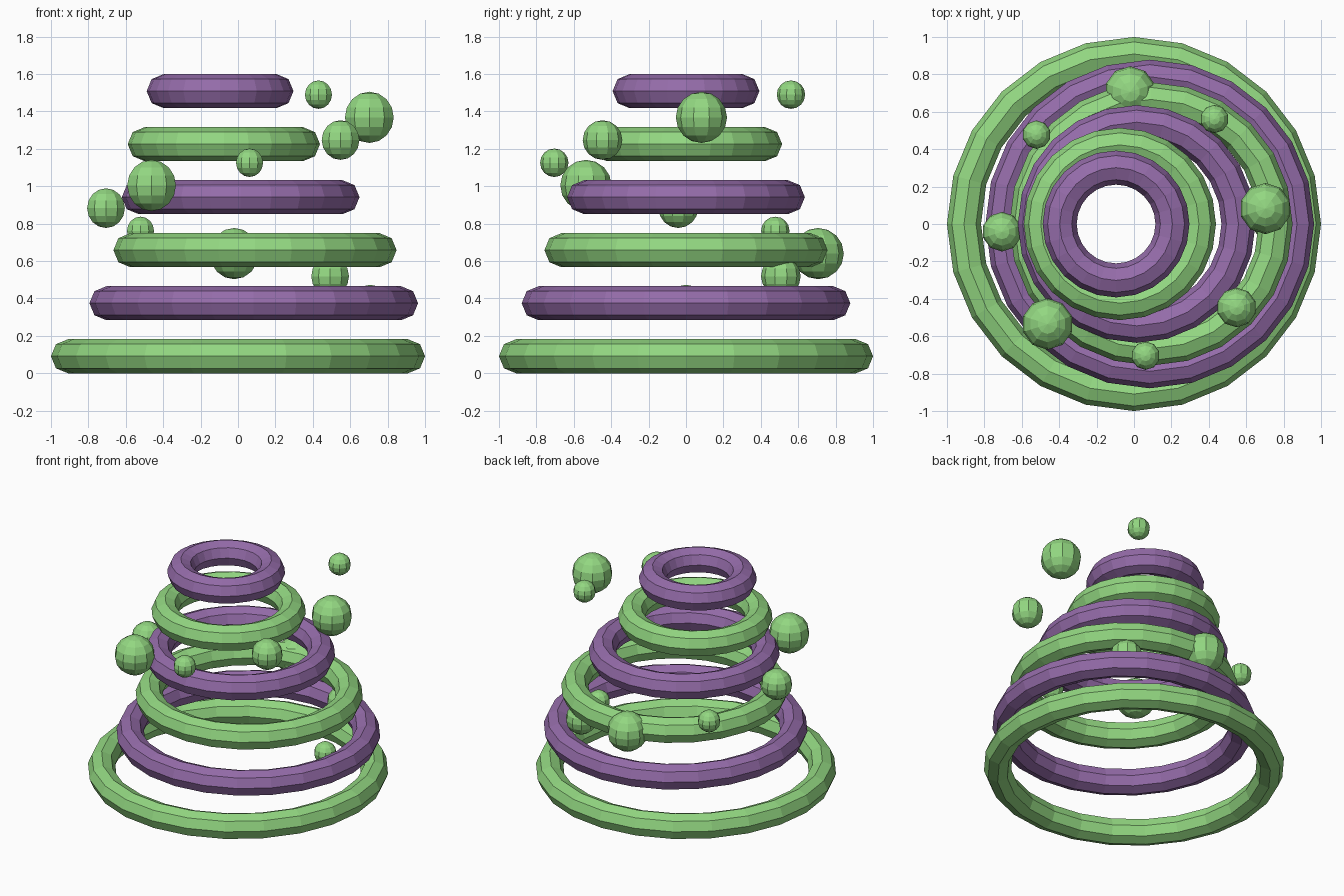
import bpy
import math

cube = bpy.data.objects.get("Cube")
if cube:
    bpy.data.objects.remove(cube, do_unlink=True)


def make_material(name, rgb):
    mat = bpy.data.materials.new(name)
    mat.use_nodes = True
    mat.diffuse_color = (*rgb, 1)
    mat.node_tree.nodes["Principled BSDF"].inputs["Base Color"].default_value = (*rgb, 1)
    return mat


green = make_material("leaf green", (0.29, 0.68, 0.22))
purple = make_material("soft purple", (0.30, 0.15, 0.40))


def finish(name, mat):
    obj = bpy.context.object
    obj.name = name
    obj.data.materials.append(mat)
    bpy.ops.object.shade_flat()


# Stack of shrinking rings that sway from side to side
TUBE = 0.091
for i in range(6):
    bpy.ops.mesh.primitive_torus_add(
        major_segments=24, minor_segments=8,
        major_radius=0.909 - 0.1215 * i, minor_radius=TUBE,
        location=(0.1 * math.sin(i), 0, TUBE + 0.2835 * i))
    finish(f"ring_{i + 1}", purple if i % 2 else green)

# Balls rising in a spiral around the stack, in three repeating sizes
SIZES = (0.076, 0.106, 0.137)
for i in range(10):
    angle = 0.8 * i
    bpy.ops.mesh.primitive_uv_sphere_add(
        segments=10, ring_count=8, radius=SIZES[i % 3],
        location=(0.707 * math.cos(angle), 0.707 * math.sin(angle), 0.397 + 0.1214 * i))
    finish(f"ball_{i + 1}", green)
